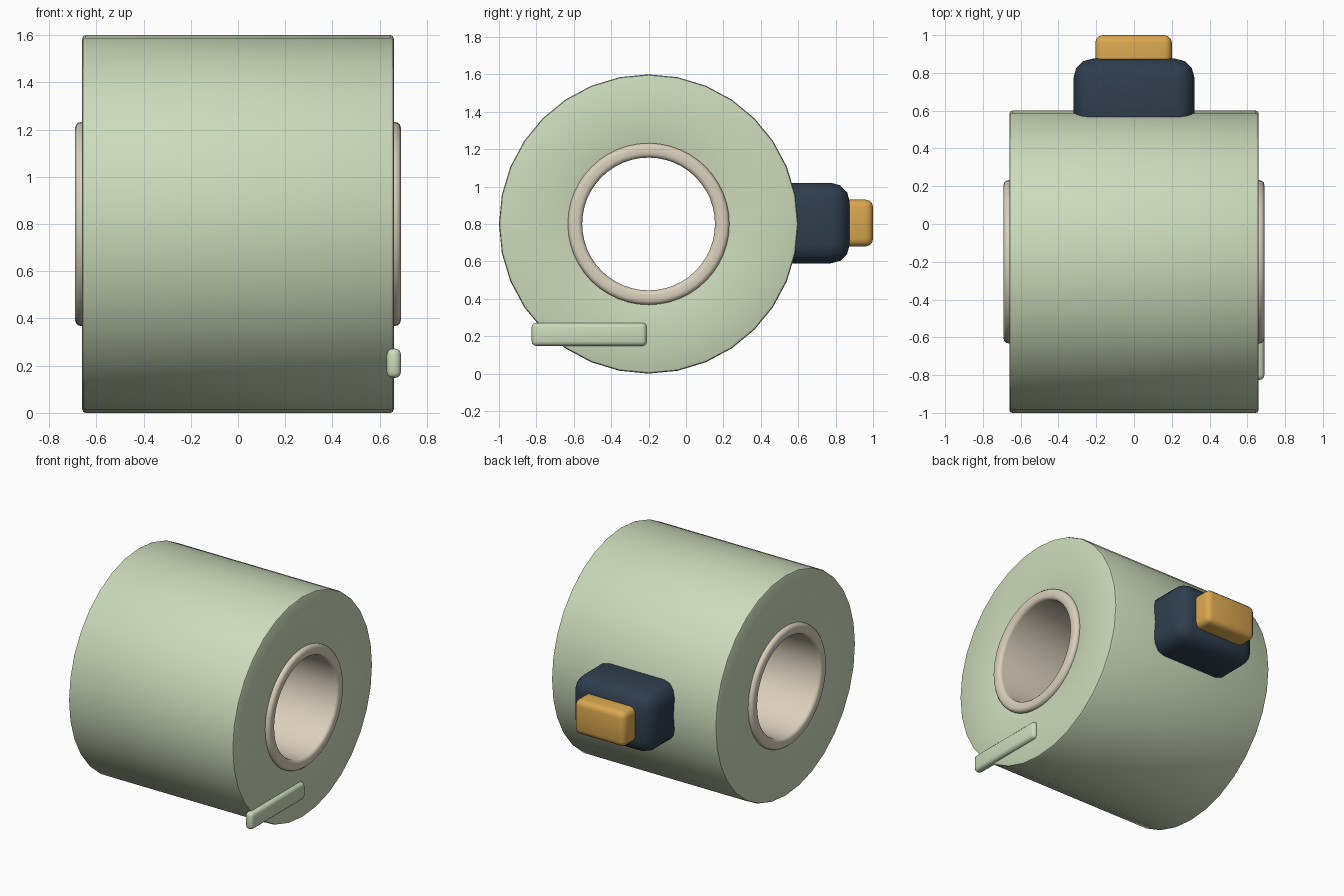
import bpy
import math

if "Cube" in bpy.data.objects:
    bpy.data.objects.remove(bpy.data.objects["Cube"], do_unlink=True)


def material(name, rgb):
    m = bpy.data.materials.new(name)
    m.use_nodes = True
    m.diffuse_color = (*rgb, 1)
    m.node_tree.nodes["Principled BSDF"].inputs["Base Color"].default_value = (*rgb, 1)
    return m


SAGE = material("sage green", (0.61, 0.71, 0.50))
BEIGE = material("warm beige", (0.70, 0.63, 0.51))
NAVY = material("dark navy", (0.028, 0.048, 0.074))
AMBER = material("amber", (0.70, 0.39, 0.08))

AXIS_Y, AXIS_Z = -0.2, 0.8


def finish(obj, mat, bevel, segments):
    """Round the edges, shade and colour a part."""
    obj.data.materials.append(mat)
    mod = obj.modifiers.new("rounded_edges", "BEVEL")
    mod.width = bevel
    mod.segments = segments
    mod.limit_method = "ANGLE"
    mod.angle_limit = math.radians(40)
    bpy.ops.object.select_all(action="DESELECT")
    obj.select_set(True)
    bpy.context.view_layer.objects.active = obj
    bpy.ops.object.modifier_apply(modifier=mod.name)
    bpy.ops.object.shade_smooth_by_angle(angle=math.radians(35))
    return obj


def tube(name, outer, inner, half, sides, mat, bevel, segments):
    """Hollow cylinder along x, centred on the roll axis."""
    section = [(-half, outer), (half, outer), (half, inner), (-half, inner)]
    verts, faces = [], []
    for i in range(sides):
        a = 2 * math.pi * i / sides
        verts += [(x, r * math.sin(a), r * math.cos(a)) for x, r in section]
        for k in range(4):
            n, j = (k + 1) % 4, (i + 1) % sides
            faces.append((i * 4 + k, i * 4 + n, j * 4 + n, j * 4 + k))
    mesh = bpy.data.meshes.new(name)
    mesh.from_pydata(verts, [], faces)
    mesh.validate()
    obj = bpy.data.objects.new(name, mesh)
    obj.location = (0, AXIS_Y, AXIS_Z)
    bpy.context.collection.objects.link(obj)
    bpy.context.view_layer.objects.active = obj
    obj.select_set(True)
    # Consistent outward normals
    bpy.ops.object.mode_set(mode="EDIT")
    bpy.ops.mesh.select_all(action="SELECT")
    bpy.ops.mesh.normals_make_consistent(inside=False)
    bpy.ops.object.mode_set(mode="OBJECT")
    obj.select_set(False)
    return finish(obj, mat, bevel, segments)


def box(name, low, high, mat, bevel, segments):
    """Rounded box between two corners."""
    bpy.ops.mesh.primitive_cube_add(size=1)
    obj = bpy.context.object
    obj.name = obj.data.name = name
    obj.location = [(a + b) / 2 for a, b in zip(low, high)]
    obj.scale = [b - a for a, b in zip(low, high)]
    bpy.ops.object.transform_apply(location=False, rotation=False, scale=True)
    return finish(obj, mat, bevel, segments)


# Wound roll and the core tube poking out at both ends
tube("roll_body", 0.8, 0.40, 0.66, 32, SAGE, 0.015, 2)
tube("core_tube", 0.432, 0.355, 0.69, 48, BEIGE, 0.025, 3)

# Loose end tab on the left face
box("end_tab", (0.63, -0.825, 0.148), (0.69, -0.21, 0.272), SAGE, 0.025, 3)

# Clip block at the back with its button
box("clip_block", (-0.32, 0.42, 0.59), (0.32, 0.875, 1.02), NAVY, 0.1, 3)
box("clip_button", (-0.205, 0.78, 0.68), (0.2, 1.0, 0.93), AMBER, 0.04, 3)
